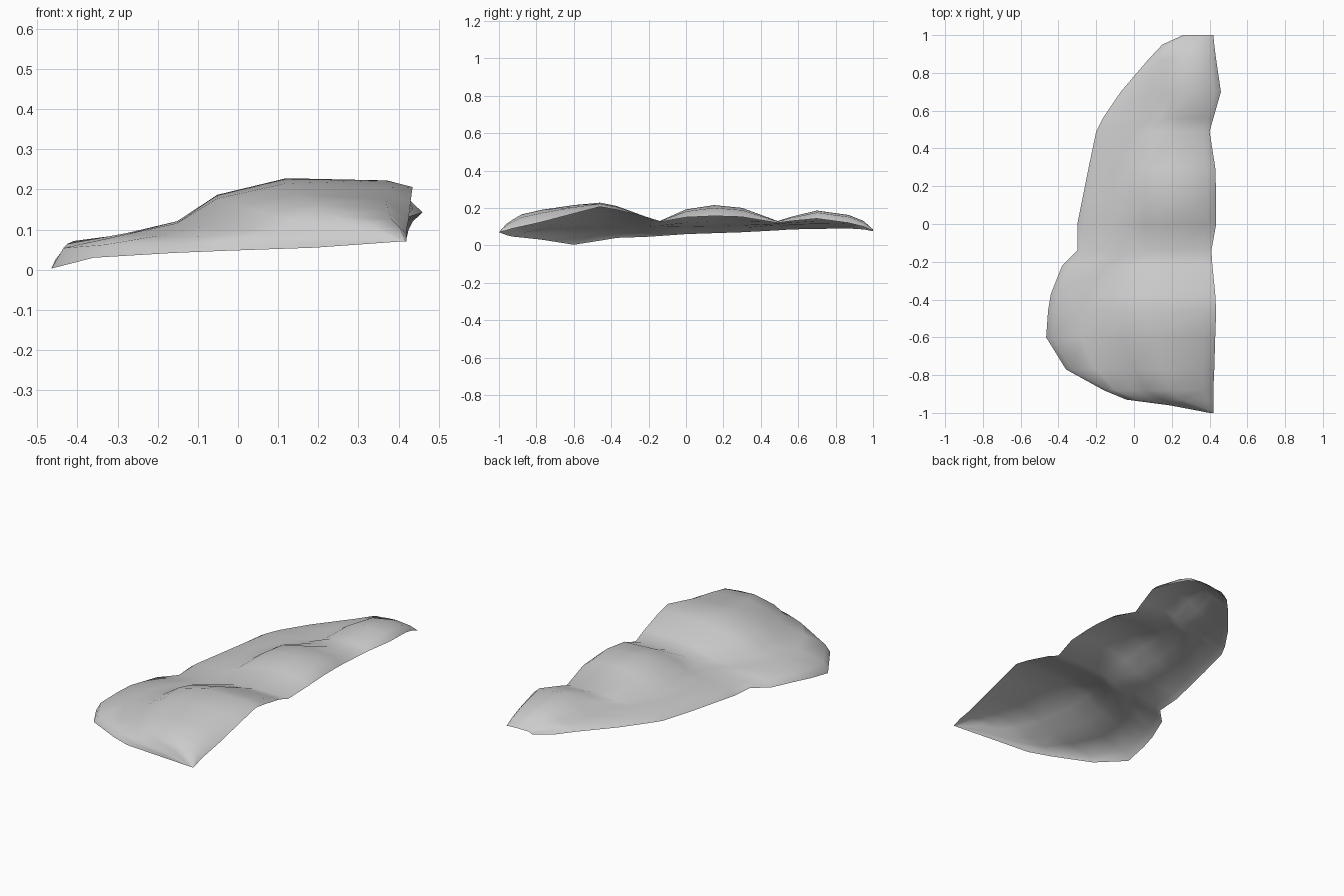
import bpy
import bmesh

# Remove only the default cube
default_cube = bpy.data.objects.get("Cube")
if default_cube:
    bpy.data.objects.remove(default_cube, do_unlink=True)


def make_material(name, colour):
    material = bpy.data.materials.new(name)
    material.use_nodes = True
    material.diffuse_color = colour
    shader = material.node_tree.nodes["Principled BSDF"]
    shader.inputs["Base Color"].default_value = colour
    return material


# Cross-section stations from front to back:
# y, left x, left z, foot x, crest z, right x, right z
STATIONS = [
    (-1, .40, .07, .405, .07, .42, .07),
    (-.96, .19, .055, .22, .115, .42, .08),
    (-.93, -.04, .047, .02, .135, .42, .09),
    (-.88, -.16, .042, -.1, .165, .42, .1),
    (-.77, -.36, .03, -.2, .19, .425, .125),
    (-.6, -.465, .003, -.28, .215, .43, .17),
    (-.46, -.455, .025, -.28, .228, .435, .206),
    (-.37, -.44, .04, -.25, .21, .43, .19),
    (-.22, -.38, .045, -.14, .155, .415, .155),
    (-.14, -.3, .05, -.06, .13, .41, .125),
    (0, -.3, .06, -.12, .192, .435, .15),
    (.15, -.27, .065, -.12, .215, .435, .157),
    (.3, -.24, .07, -.1, .2, .43, .152),
    (.49, -.2, .08, 0, .13, .4, .12),
    (.56, -.165, .085, .08, .152, .42, .13),
    (.7, -.07, .088, .08, .186, .46, .143),
    (.87, .075, .09, .13, .162, .435, .12),
    (.95, .15, .085, .19, .13, .425, .1),
    (1, .26, .075, .28, .085, .42, .078),
]

# Mound rise: fraction of the way across, fraction of crest height
RISE = [(0, 0), (.18, .22), (.32, .7), (.56, 1)]


def section(y, left, left_z, foot, crest, right, right_z):
    """Profile running from drooping rim over the mound to the open edge."""
    foot_z = min(.1 + .02 * y, crest)
    lip = min(.03, (foot - left) * .5)
    points = [(left, y, left_z),
              (left + lip, y, left_z + .6 * (foot_z - left_z))]
    span = right - foot
    for across, height in RISE:
        points.append((foot + across * span, y,
                       foot_z + height * (crest - foot_z)))
    points.append((foot + .91 * span, y, right_z + .75 * (crest - right_z)))
    points.append((right, y, right_z))
    return points


# Loft the sections into one open shell
bm = bmesh.new()
rows = [[bm.verts.new(point) for point in section(*station)]
        for station in STATIONS]
for front, back in zip(rows, rows[1:]):
    for i in range(len(front) - 1):
        bm.faces.new((front[i], front[i + 1], back[i + 1], back[i]))

mesh = bpy.data.meshes.new("mound_shell")
bm.to_mesh(mesh)
bm.free()
mesh.materials.append(make_material("stone_grey", (.6, .6, .6, 1)))
for face in mesh.polygons:
    face.use_smooth = True
shell = bpy.data.objects.new("mound_shell", mesh)
bpy.context.collection.objects.link(shell)
